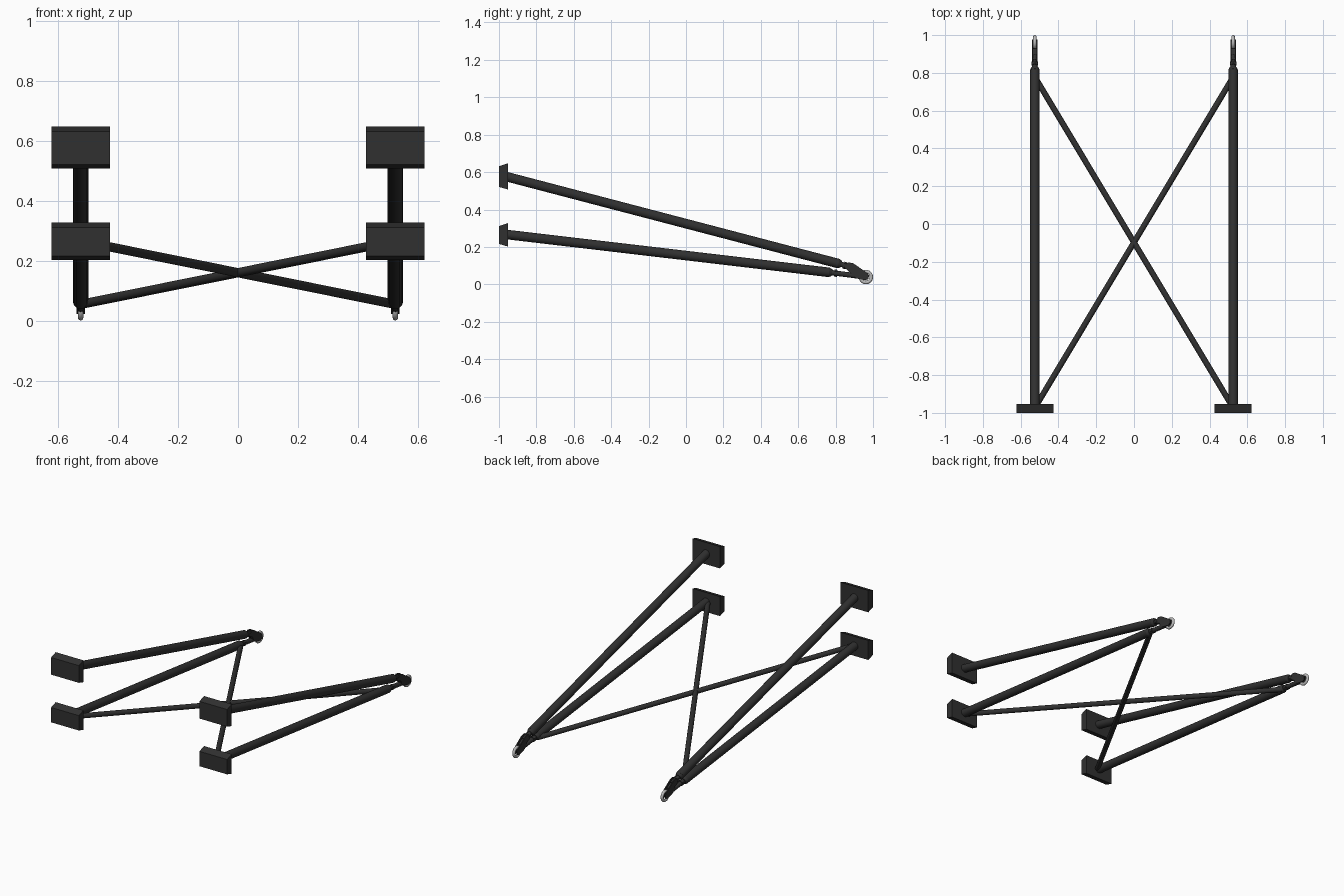
import bpy, bmesh, math
from mathutils import Vector

if "Cube" in bpy.data.objects:
    bpy.data.objects.remove(bpy.data.objects["Cube"])

def material(name, c):
    m = bpy.data.materials.new(name)
    m.diffuse_color = (c, c, c, 1)
    m.use_nodes = True
    m.node_tree.nodes["Principled BSDF"].inputs["Base Color"].default_value = m.diffuse_color
    return m

BLACK = material("black_metal", 0.03)
STEEL = material("steel", 0.5)
X = 0.525                       # arm offset from centre
RING = Vector((0, 0.962, 0.039))  # rod eye centre (y, z)

def finish(ob, name, mat, smooth=True):
    ob.name = name
    ob.data.materials.append(mat)
    if smooth:
        bpy.ops.object.select_all(action='DESELECT')
        ob.select_set(True)
        bpy.context.view_layer.objects.active = ob
        bpy.ops.object.shade_smooth_by_angle(angle=math.radians(35))
    return ob

def tube(name, a, b, r1, r2=None, mat=BLACK, sides=20):
    a, b = Vector(a), Vector(b)
    d = b - a
    bpy.ops.mesh.primitive_cone_add(vertices=sides, radius1=r1, radius2=r1 if r2 is None else r2,
                                    depth=d.length, location=(a + b) / 2)
    ob = bpy.context.object
    ob.rotation_mode = 'QUATERNION'
    ob.rotation_quaternion = d.to_track_quat('Z', 'Y')
    return finish(ob, name, mat)

def prism(name, profile, x, width):
    """Extrude a (y, z) outline along x."""
    bm = bmesh.new()
    face = bm.faces.new([bm.verts.new((x - width / 2, y, z)) for y, z in profile])
    ext = bmesh.ops.extrude_face_region(bm, geom=[face])
    bmesh.ops.translate(bm, vec=(width, 0, 0),
                        verts=[v for v in ext['geom'] if isinstance(v, bmesh.types.BMVert)])
    bmesh.ops.recalc_face_normals(bm, faces=bm.faces)
    me = bpy.data.meshes.new(name)
    bm.to_mesh(me)
    bm.free()
    ob = bpy.data.objects.new(name, me)
    bpy.context.collection.objects.link(ob)
    return finish(ob, name, BLACK, False)

for side, s in (("left", -1), ("right", 1)):
    x = s * X
    # wedge-edged mounting plates
    for label, z0, z1 in (("upper", 0.507, 0.647), ("lower", 0.202, 0.327)):
        prism(f"{side}_{label}_mount_plate",
              [(-1, z0 + 0.014), (-0.953, z0), (-0.953, z1), (-1, z1 - 0.016)], x, 0.196)

    # main arms with tapered caps and thin end rods
    for label, a, b, tip in (
            ("upper", (-0.965, 0.577), (0.815, 0.111), (0.895, 0.088)),
            ("lower", (-0.965, 0.267), (0.765, 0.064), (0.93, 0.043))):
        pa, pb, pt = (Vector((x, *p)) for p in (a, b, tip))
        d = (pt - pb).normalized()
        tube(f"{side}_{label}_arm", pa, pb, 0.0255)
        tube(f"{side}_{label}_arm_cap", pb, pb + d * 0.016, 0.0255, 0.018)
        tube(f"{side}_{label}_end_rod", pb, pt, 0.014)
        tube(f"{side}_{label}_lock_nut", pb + d * 0.028, pb + d * 0.044, 0.019, sides=6)

    # fork cheeks joining both arms around the rod eye
    for i in (-1, 1):
        prism(f"{side}_fork_cheek",
              [(0.832, 0.092), (0.866, 0.118), (0.893, 0.113), (0.962, 0.066), (0.978, 0.05),
               (0.976, 0.028), (0.958, 0.022), (0.91, 0.032), (0.885, 0.052), (0.88, 0.072)],
              x + i * 0.0115, 0.006)
    prism(f"{side}_fork_core", [(0.85, 0.09), (0.87, 0.11), (0.93, 0.075), (0.93, 0.036), (0.9, 0.04)],
          x, 0.018)

    # steel rod eye
    c = RING + Vector((x, 0, 0))
    bpy.ops.mesh.primitive_torus_add(major_radius=0.029, minor_radius=0.0092, major_segments=32,
                                     minor_segments=12, location=c, rotation=(0, math.pi / 2, 0))
    finish(bpy.context.object, f"{side}_rod_eye", STEEL)

    # diagonal cross brace
    tube(f"{side}_cross_brace", (x * 0.985, 0.765, 0.056), (-x * 0.985, -0.96, 0.264), 0.0155)
